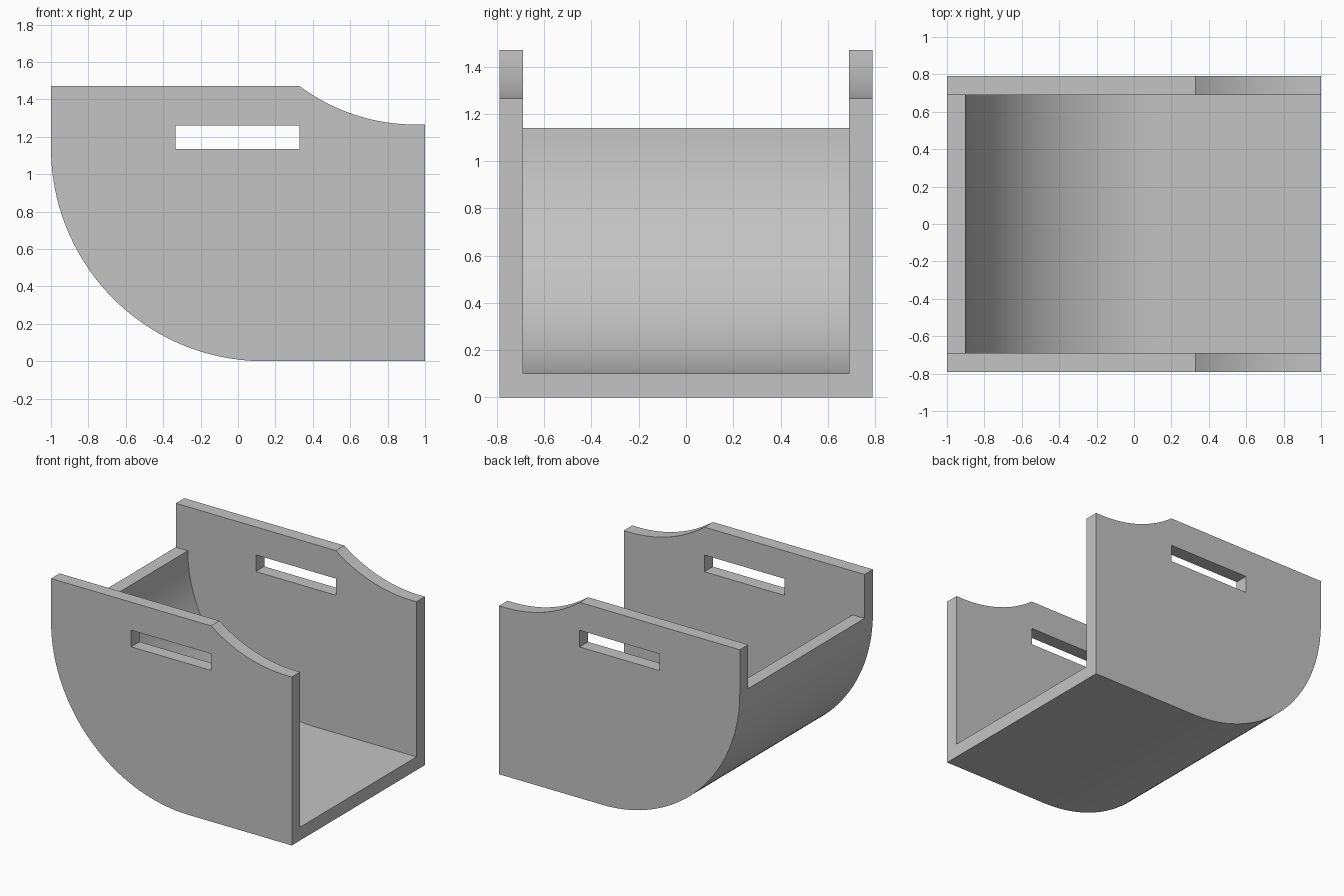
import bpy, bmesh
from math import cos, sin, pi, radians, asin

if "Cube" in bpy.data.objects:
    bpy.data.objects.remove(bpy.data.objects["Cube"], do_unlink=True)

grey = bpy.data.materials.new("light grey")
grey.use_nodes = True
colour = (0.55, 0.55, 0.55, 1)
grey.diffuse_color = colour
grey.node_tree.nodes["Principled BSDF"].inputs["Base Color"].default_value = colour

INNER, OUTER = 0.69, 0.79        # inside and outside of the side panels
WALL = 0.10
CX, CZ, R = 0.14, 1.14, 1.14     # bend of the trough
SEGMENTS = 40


def arc(cx, cz, r, start, end, n):
    """Points on a circular arc in the x-z plane."""
    return [(cx + r * cos(start + (end - start) * i / n),
             cz + r * sin(start + (end - start) * i / n)) for i in range(n + 1)]


def extrude_profile(name, loops, y0, y1):
    """Fill x-z outlines (later loops are holes) and extrude them along y."""
    bm = bmesh.new()
    edges = []
    for loop in loops:
        verts = [bm.verts.new((x, y0, z)) for x, z in loop]
        edges += [bm.edges.new((v, verts[i - 1])) for i, v in enumerate(verts)]
    bmesh.ops.triangle_fill(bm, edges=edges, use_beauty=True)
    result = bmesh.ops.extrude_face_region(bm, geom=bm.faces[:], use_keep_orig=True)
    moved = [g for g in result["geom"] if isinstance(g, bmesh.types.BMVert)]
    bmesh.ops.translate(bm, verts=moved, vec=(0, y1 - y0, 0))
    bmesh.ops.recalc_face_normals(bm, faces=bm.faces[:])
    mesh = bpy.data.meshes.new(name)
    bm.to_mesh(mesh)
    bm.free()
    mesh.materials.append(grey)
    obj = bpy.data.objects.new(name, mesh)
    bpy.context.collection.objects.link(obj)
    bpy.ops.object.select_all(action="DESELECT")
    obj.select_set(True)
    bpy.context.view_layer.objects.active = obj
    bpy.ops.object.shade_smooth_by_angle(angle=radians(20))
    return obj


# Side panels: rounded lower corner, scooped top edge and a handle slot
bend = arc(CX, CZ, R, pi, 1.5 * pi, SEGMENTS)
scoop_r, scoop_x, low = 1.04, 0.95, 1.265
scoop_angle = asin((scoop_x - 0.33) / scoop_r)
scoop = arc(scoop_x, low + scoop_r, scoop_r, 1.5 * pi, 1.5 * pi - scoop_angle, 16)
outline = bend + [(1, 0), (1, low)] + scoop + [(-1, 1.47)]
slot = [(-0.335, 1.135), (0.33, 1.135), (0.33, 1.26), (-0.335, 1.26)]
extrude_profile("front_panel", [outline, slot], -OUTER, -INNER)
extrude_profile("back_panel", [outline, slot], INNER, OUTER)

# Curved floor that sweeps up into the end wall
inside = arc(CX, CZ, R - WALL, 1.5 * pi, pi, SEGMENTS)
extrude_profile("curved_floor", [bend + [(1, 0), (1, WALL)] + inside], -INNER, INNER)
